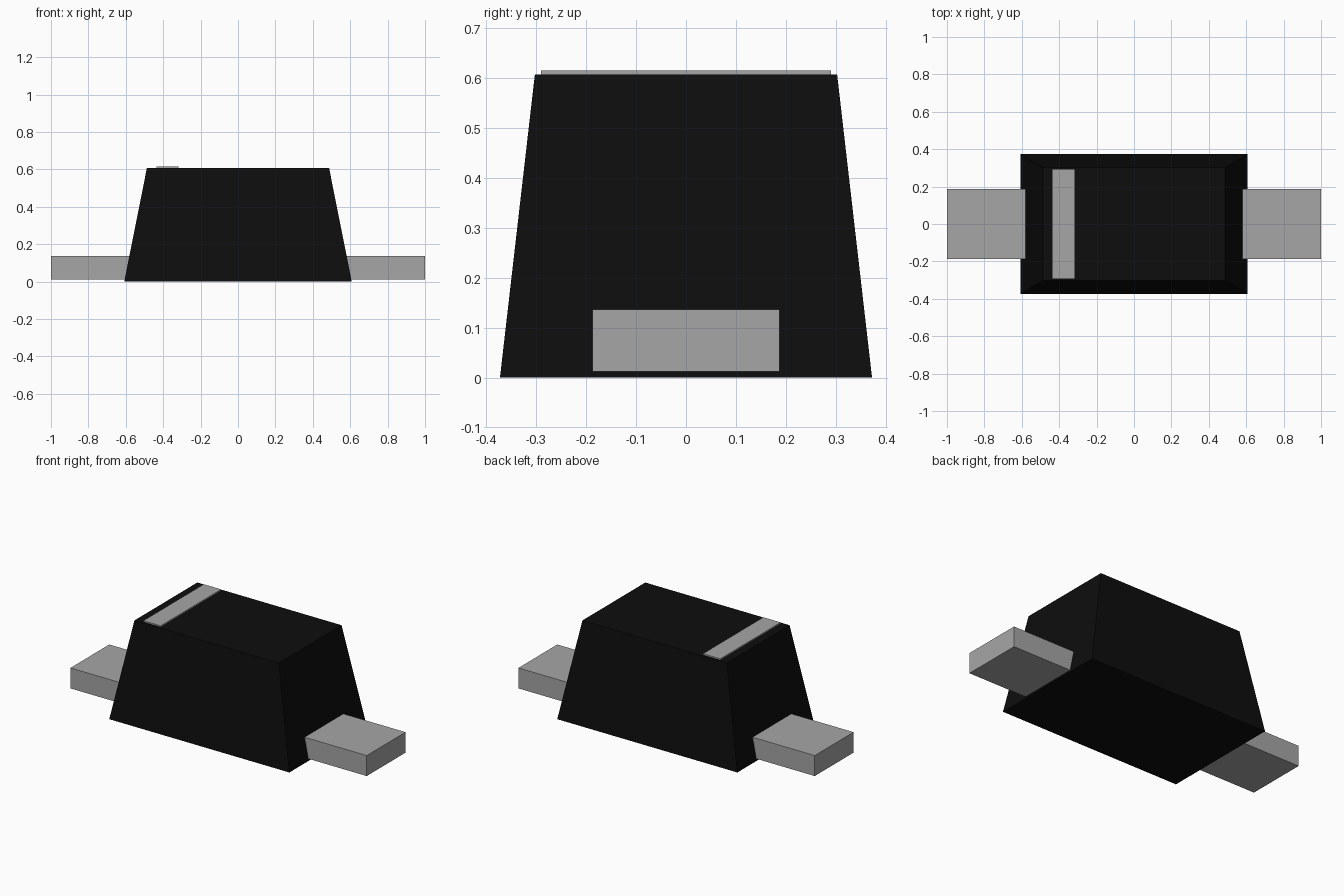
import bpy
import bmesh

cube = bpy.data.objects.get("Cube")
if cube:
    bpy.data.objects.remove(cube, do_unlink=True)


def make_material(name, colour):
    mat = bpy.data.materials.new(name)
    mat.use_nodes = True
    mat.diffuse_color = colour
    bsdf = next(n for n in mat.node_tree.nodes if n.type == "BSDF_PRINCIPLED")
    bsdf.inputs["Base Color"].default_value = colour
    return mat


black = make_material("black plastic", (0.004, 0.004, 0.004, 1))
grey = make_material("grey metal", (0.38, 0.38, 0.38, 1))


def make_block(name, low, high, mat, top_scale=(1, 1)):
    """Box between two corners; its top can be narrowed about the centre."""
    bm = bmesh.new()
    bmesh.ops.create_cube(bm, size=1)
    for v in bm.verts:
        if v.co.z > 0:
            v.co.x *= top_scale[0]
            v.co.y *= top_scale[1]
        for i in range(3):
            v.co[i] = (low[i] + high[i]) / 2 + v.co[i] * (high[i] - low[i])
    mesh = bpy.data.meshes.new(name)
    bm.to_mesh(mesh)
    bm.free()
    mesh.materials.append(mat)
    obj = bpy.data.objects.new(name, mesh)
    bpy.context.collection.objects.link(obj)
    return obj


# Tapered package body
make_block("body", (-0.608, -0.373, 0), (0.608, 0.373, 0.608), black,
           (0.487 / 0.608, 0.303 / 0.373))

# Polarity band, a thin plate on the top
make_block("polarity_band", (-0.435, -0.291, 0.608), (-0.318, 0.291, 0.616), grey)

# Flat terminals reaching into the body on both ends
make_block("left_terminal", (0.5, -0.187, 0.012), (1, 0.187, 0.137), grey)
make_block("right_terminal", (-1, -0.187, 0.012), (-0.5, 0.187, 0.137), grey)
